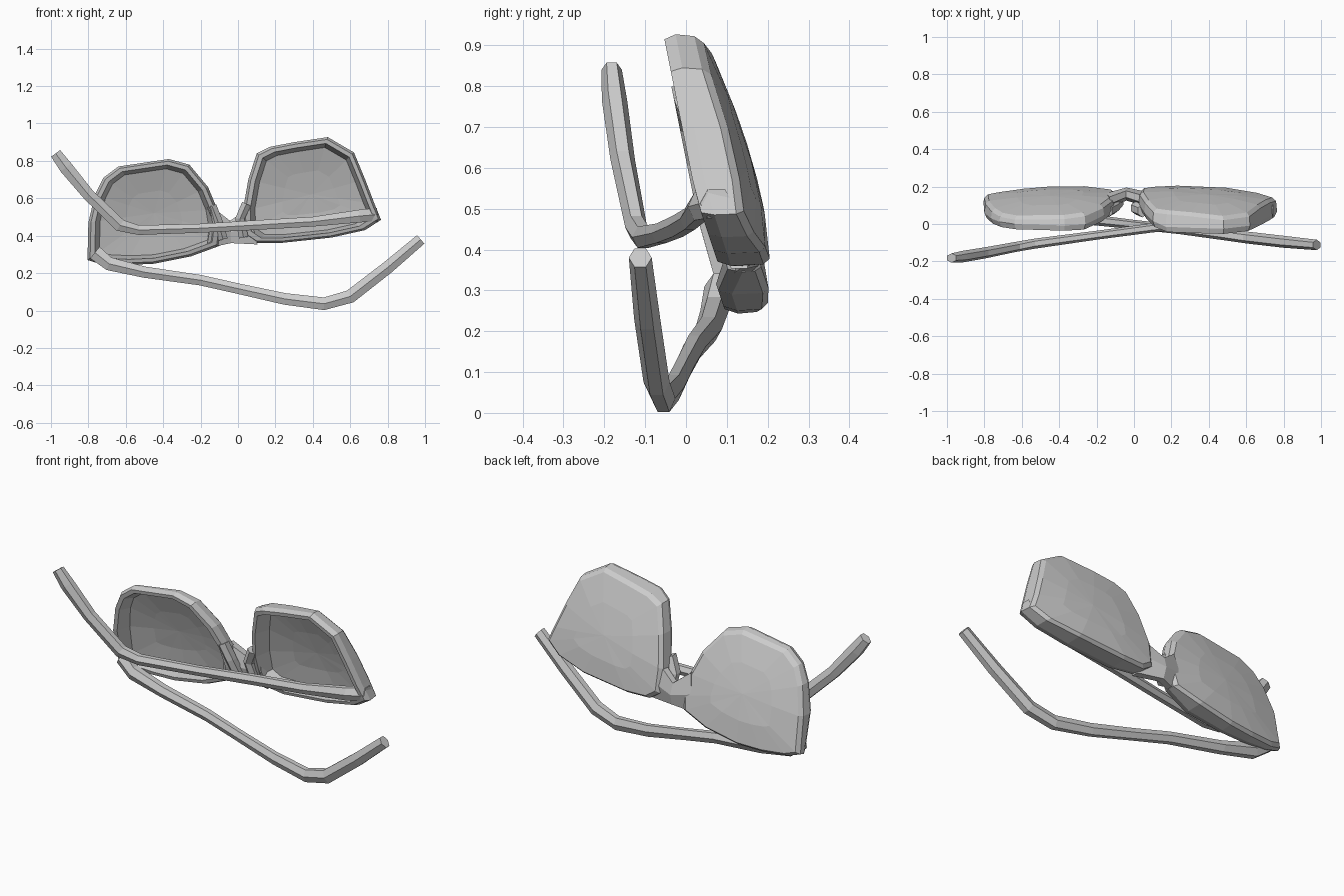
import bpy, bmesh, math
from mathutils import Vector


def finish(name, bm):
    bmesh.ops.recalc_face_normals(bm, faces=bm.faces)
    me = bpy.data.meshes.new(name)
    bm.to_mesh(me)
    bm.free()
    ob = bpy.data.objects.new(name, me)
    bpy.context.collection.objects.link(ob)
    return ob


def bridge_rings(bm, a, b):
    n = len(a)
    for i in range(n):
        j = (i + 1) % n
        bm.faces.new((a[i], a[j], b[j], b[i]))


def lens_shell(name, outline, centre, z_low, z_ref, y_ref, side_fall):
    """Hollow bowl: rim open to the front, domed to the back."""
    bm = bmesh.new()
    cx, cz = centre

    def back(x, z):
        t = max(0.0, (z - z_low) / 0.55)
        u = max(0.0, abs(x) - 0.3) / 0.48
        v = max(0.0, 0.2 - abs(x + 0.03)) / 0.2
        return 0.205 - 0.165 * t ** 1.6 - side_fall * u * u - 0.02 * v

    def front(x, z):
        near = max(0.0, 0.2 - abs(x + 0.03)) / 0.2
        low = max(0.0, z_low + 0.15 - z) / 0.15
        y = y_ref - 0.2 * (z - z_ref) + 0.07 * near + 0.02 * low
        return min(y, back(x, z) - 0.05)

    def ring(s, fy):
        out = []
        for px, pz in outline:
            x, z = cx + (px - cx) * s, cz + (pz - cz) * s
            out.append(bm.verts.new((x, fy(x, z), z)))
        return out

    inner = lambda x, z: max(back(x, z) - 0.025, front(x, z) + 0.015)
    rings = [ring(0.42, inner), ring(0.82, inner),
             ring(0.89, front), ring(0.96, front),
             ring(1.0, lambda x, z: front(x, z) + 0.03),
             ring(0.985, lambda x, z: max(back(x, z) - 0.015, front(x, z) + 0.04)),
             ring(0.93, back), ring(0.5, back)]
    for a, b in zip(rings, rings[1:]):
        bridge_rings(bm, a, b)
    # close the two dome centres
    for r, f in ((rings[0], inner), (rings[-1], back)):
        c = bm.verts.new((cx, f(cx, cz), cz))
        for i in range(len(r)):
            bm.faces.new((r[i], r[(i + 1) % len(r)], c))
    return finish(name, bm)


def bar(name, path, sizes, sides=6):
    """Faceted bar along a path; sizes are (half height, half depth)."""
    bm = bmesh.new()
    pts = [Vector(p) for p in path]
    rings = []
    for i, p in enumerate(pts):
        d = pts[min(i + 1, len(pts) - 1)] - pts[max(i - 1, 0)]
        up = Vector((-d.z, 0, d.x)).normalized()
        h, w = sizes[i] if isinstance(sizes, list) else sizes
        r = []
        for k in range(sides):
            a = 2 * math.pi * (k + 0.5) / sides
            r.append(bm.verts.new(p + up * (math.cos(a) * h * 1.15)
                                  + Vector((0, math.sin(a) * w, 0))))
        rings.append(r)
    for a, b in zip(rings, rings[1:]):
        bridge_rings(bm, a, b)
    bm.faces.new(rings[0])
    bm.faces.new(rings[-1])
    return finish(name, bm)


# Lenses with rims
lens_shell("right_lens",
           [(0.03, 0.40), (0.025, 0.53), (0.055, 0.70), (0.10, 0.84), (0.17, 0.875),
            (0.30, 0.90), (0.48, 0.927), (0.62, 0.845), (0.68, 0.70), (0.73, 0.57),
            (0.765, 0.485), (0.68, 0.43), (0.50, 0.39), (0.22, 0.36), (0.09, 0.36)],
           (0.39, 0.62), 0.38, 0.90, -0.05, 0.06)
lens_shell("left_lens",
           [(-0.805, 0.27), (-0.80, 0.47), (-0.765, 0.62), (-0.72, 0.71), (-0.64, 0.77),
            (-0.37, 0.81), (-0.26, 0.78), (-0.16, 0.66), (-0.11, 0.54), (-0.09, 0.42),
            (-0.10, 0.345), (-0.25, 0.29), (-0.45, 0.25), (-0.60, 0.243), (-0.74, 0.25)],
           (-0.45, 0.52), 0.26, 0.77, -0.03, 0.045)

# Nose bridge and nose pads
bar("bridge", [(-0.15, 0.125, 0.44), (-0.04, 0.16, 0.42), (0.08, 0.13, 0.45)],
    [(0.11, 0.04), (0.06, 0.035), (0.10, 0.04)])
bar("left_nose_pad", [(-0.14, 0.07, 0.56), (-0.105, 0.09, 0.47), (-0.08, 0.12, 0.38)],
    (0.025, 0.035))
bar("right_nose_pad", [(0.045, 0.07, 0.57), (0.01, 0.085, 0.49), (0.03, 0.11, 0.39)],
    (0.025, 0.035))

# Folded temple arms
bar("upper_arm", [(-0.975, -0.182, 0.84), (-0.92, -0.175, 0.765), (-0.80, -0.155, 0.62),
                  (-0.63, -0.122, 0.455), (-0.53, -0.105, 0.43), (-0.20, -0.06, 0.44),
                  (0.10, -0.02, 0.457), (0.40, 0.01, 0.475), (0.65, 0.035, 0.505),
                  (0.745, 0.075, 0.513)],
    [(0.03, 0.025), (0.036, 0.031), (0.032, 0.03), (0.034, 0.027), (0.026, 0.027),
     (0.024, 0.024), (0.026, 0.025), (0.026, 0.025), (0.034, 0.03), (0.036, 0.04)])
bar("lower_arm", [(-0.765, 0.09, 0.31), (-0.69, 0.07, 0.25), (-0.50, 0.055, 0.205),
                  (-0.20, 0.02, 0.162), (0.0, -0.003, 0.117), (0.25, -0.03, 0.062),
                  (0.46, -0.055, 0.036), (0.60, -0.072, 0.075), (0.80, -0.095, 0.23),
                  (0.977, -0.112, 0.38)],
    [(0.04, 0.045), (0.036, 0.035), (0.03, 0.033), (0.028, 0.028), (0.028, 0.025),
     (0.031, 0.025), (0.034, 0.029), (0.036, 0.032), (0.034, 0.032), (0.03, 0.028)])
